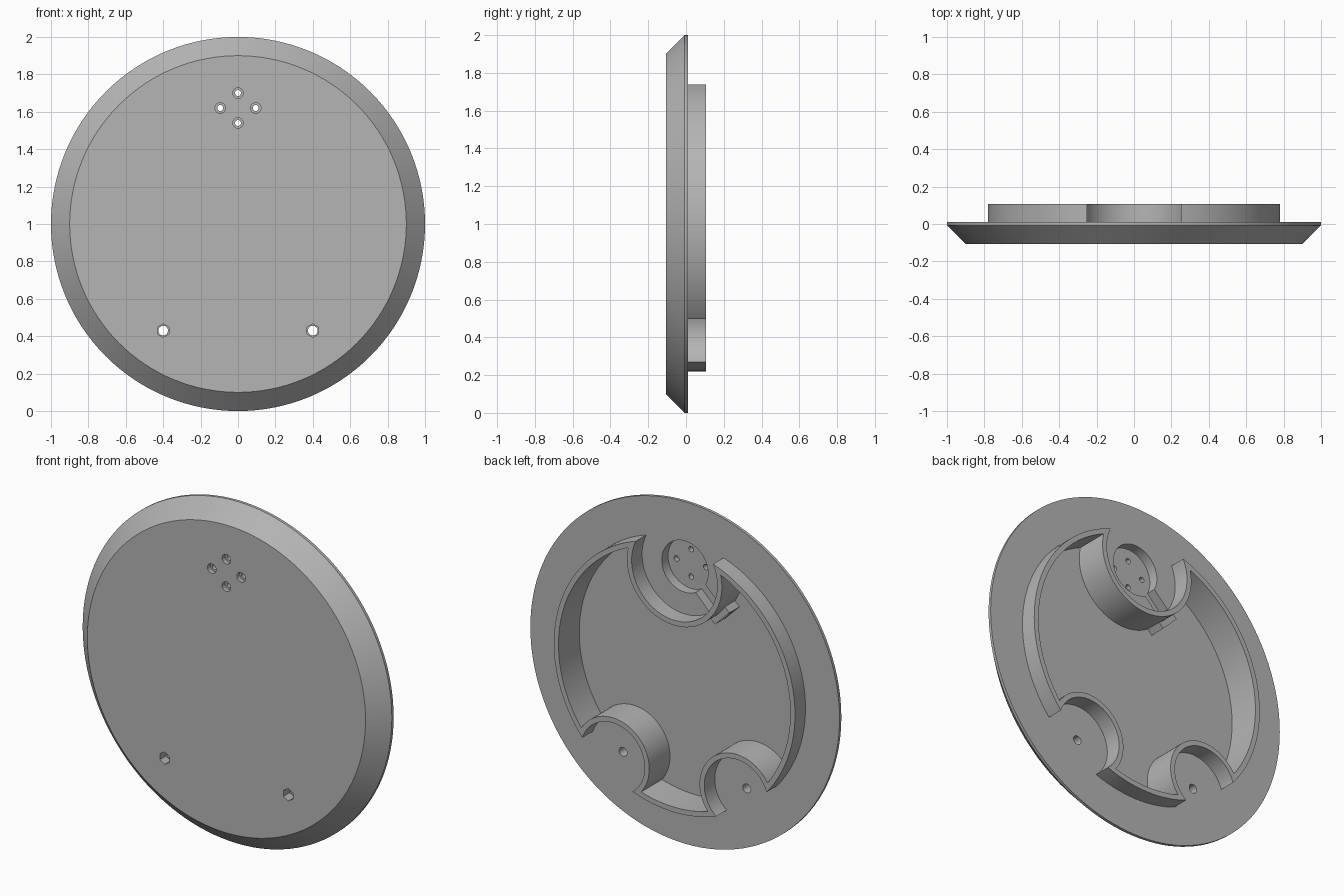
import bpy, bmesh, math
from mathutils import Matrix, Vector

if "Cube" in bpy.data.objects:
    bpy.data.objects.remove(bpy.data.objects["Cube"])

FRONT, BACK, RIM = -0.107, 0.107, 0.01    # depths along y
POCKET, DISH = -0.085, -0.048             # floors of the two recesses
WALL = 0.03
TOP = (0, 1.62)
LOBES = [(TOP, 0.277), ((0.4, 0.43), 0.207), ((-0.4, 0.43), 0.207)]

grey = bpy.data.materials.new("mid_grey")
grey.use_nodes = True
colour = (0.46, 0.46, 0.46, 1)
grey.diffuse_color = colour
grey.node_tree.nodes["Principled BSDF"].inputs["Base Color"].default_value = colour


def add_object(name, bm):
    mesh = bpy.data.meshes.new(name)
    bmesh.ops.recalc_face_normals(bm, faces=bm.faces)
    bm.to_mesh(mesh)
    bm.free()
    mesh.materials.append(grey)
    obj = bpy.data.objects.new(name, mesh)
    bpy.context.collection.objects.link(obj)
    return obj


def lathe(name, profile, centre=(0, 1), sides=128):
    """Stack of (radius, y) rings around the y axis, capped at both ends."""
    bm = bmesh.new()
    rings = []
    for r, y in profile:
        rings.append([bm.verts.new((centre[0] + r * math.sin(2 * math.pi * i / sides), y,
                                    centre[1] + r * math.cos(2 * math.pi * i / sides)))
                      for i in range(sides)])
    for a, b in zip(rings, rings[1:]):
        for i in range(sides):
            j = (i + 1) % sides
            bm.faces.new((a[i], a[j], b[j], b[i]))
    bm.faces.new(rings[0])
    bm.faces.new(rings[-1])
    return add_object(name, bm)


def radial_box(name, start, end, width, y0, y1):
    """Box running outward from the top dish, diagonally down to -x."""
    bm = bmesh.new()
    bmesh.ops.create_cube(bm, size=1)
    bm.transform(Matrix.Translation((TOP[0], 0, TOP[1]))
                 @ Matrix.Rotation(math.radians(-45), 4, 'Y')
                 @ Matrix.Translation((-(start + end) / 2, (y0 + y1) / 2, 0))
                 @ Matrix.Diagonal((end - start, y1 - y0, width, 1)))
    return add_object(name, bm)


def combine(target, tool, operation='DIFFERENCE'):
    mod = target.modifiers.new("cut", 'BOOLEAN')
    mod.operation, mod.solver, mod.object = operation, 'EXACT', tool
    bpy.context.view_layer.objects.active = target
    bpy.ops.object.modifier_apply(modifier=mod.name)
    bpy.data.objects.remove(tool)


# Bevelled disc with the raised drum on its back
plate = lathe("round_cover", [(0.9, FRONT), (1, -0.007), (1, RIM), (0.78, RIM), (0.78, BACK)])

# Round bays that bite into the drum
for centre, radius in LOBES:
    combine(plate, lathe("bay", [(radius, RIM), (radius, 0.3)], centre, 96))

# Deep inner pocket, leaving a thin wall around drum and bays
pocket = lathe("pocket", [(0.75, POCKET), (0.75, 0.2)])
for centre, radius in LOBES:
    combine(pocket, lathe("bay_wall", [(radius + WALL, -0.2), (radius + WALL, 0.4)], centre, 96))
combine(plate, pocket)

# Cable duct from the top dish through the wall into the pocket
combine(plate, radial_box("duct", 0.29, 0.34, 0.13, POCKET - 0.01, RIM), 'UNION')
combine(plate, lathe("dish", [(0.15, DISH), (0.15, 0.05)], TOP, 64))
combine(plate, radial_box("duct_channel", 0.1, 0.4, 0.09, DISH, RIM - 0.0005))
combine(plate, radial_box("duct_opening", 0.1, 0.27, 0.09, DISH, 0.03))

# Four counterbored holes in the dish
for dx, dz in ((0.095, 0), (-0.095, 0), (0, 0.08), (0, -0.08)):
    combine(plate, lathe("small_hole", [(0.028, -0.2), (0.028, -0.08), (0.016, -0.08), (0.016, 0.1)],
                         (TOP[0] + dx, TOP[1] + dz), 24))

# Two bolt holes with hexagonal nut seats on the front
for centre, radius in LOBES[1:]:
    combine(plate, lathe("bolt_hole", [(0.026, -0.2), (0.026, 0.1)], centre, 24))
    combine(plate, lathe("nut_seat", [(0.036, -0.2), (0.036, -0.05)], centre, 6))

bpy.ops.object.select_all(action='DESELECT')
plate.select_set(True)
bpy.context.view_layer.objects.active = plate
bpy.ops.object.shade_smooth_by_angle(angle=math.radians(30))
